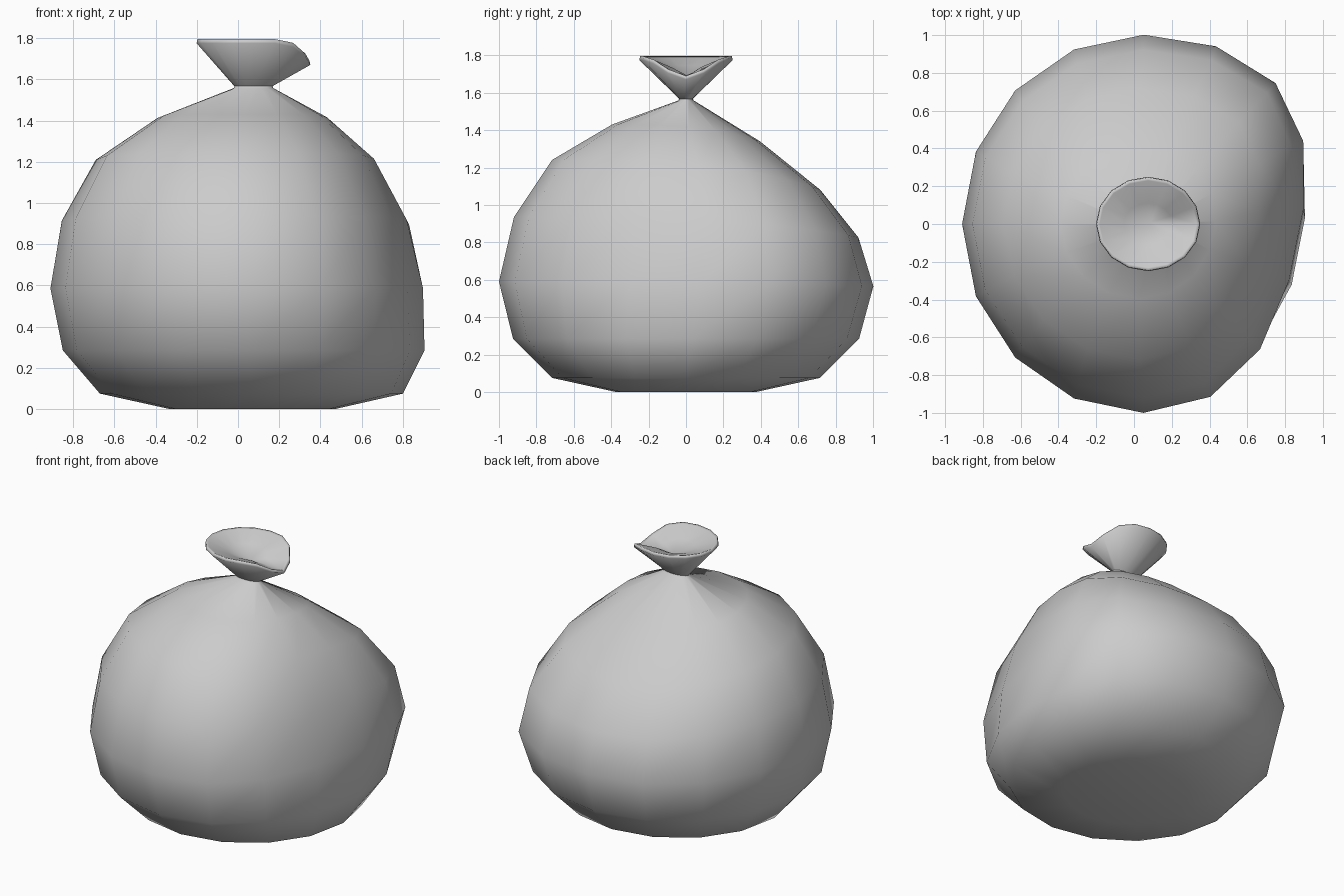
import bpy, bmesh
from math import sin, cos, pi, radians

if "Cube" in bpy.data.objects:
    bpy.data.objects.remove(bpy.data.objects["Cube"])

N = 16  # columns around the bag


def loft(name, rings, cap_start=None, cap_end=None):
    """Skin a stack of rings, with optional fan caps to a centre point."""
    bm = bmesh.new()
    loops = [[bm.verts.new(p) for p in r] for r in rings]
    for a, b in zip(loops, loops[1:]):
        for i in range(N):
            j = (i + 1) % N
            bm.faces.new((a[i], a[j], b[j], b[i]))
    for loop, centre in ((loops[0], cap_start), (loops[-1], cap_end)):
        if centre:
            c = bm.verts.new(centre)
            for i in range(N):
                bm.faces.new((loop[i], loop[(i + 1) % N], c))
    bmesh.ops.recalc_face_normals(bm, faces=bm.faces)
    me = bpy.data.meshes.new(name)
    bm.to_mesh(me)
    bm.free()
    me.shade_smooth()
    ob = bpy.data.objects.new(name, me)
    bpy.context.collection.objects.link(ob)
    return ob


def body_ring(cx, rx, ry, z, drop, press):
    """Ellipse sagging at the back, pressed in on the right, with a back right bulge."""
    pts = []
    for i in range(N):
        a = 2 * pi * i / N
        sag = ((1 + cos(a - radians(92))) / 2) ** 2.5
        lobe = max(0, cos(a + radians(12))) ** 4
        bulge = 0.25 * press * max(0, cos(a - radians(45))) ** 8
        pts.append((cx + rx * cos(a) - press * lobe + bulge,
                    ry * sin(a) + 0.7 * press * lobe + bulge,
                    z - drop * sag))
    return pts


# Filled sack: centre x, radius x, radius y, height, back sag, right press
profile = [
    (0.07, 0.40, 0.375, 0.0, 0.0, 0.0),
    (0.065, 0.735, 0.715, 0.075, 0.0, 0.0),
    (0.05, 0.90, 0.925, 0.285, 0.0, 0.05),
    (0.05, 0.96, 1.0, 0.59, 0.025, 0.125),
    (0.045, 0.90, 0.92, 0.935, 0.11, 0.14),
    (0.03, 0.72, 0.717, 1.24, 0.16, 0.10),
    (0.03, 0.42, 0.395, 1.43, 0.09, 0.02),
    (0.075, 0.095, 0.042, 1.558, 0.0, 0.0),
    (0.075, 0.093, 0.036, 1.567, 0.0, 0.0),
]
loft("bag_body", [body_ring(*p) for p in profile], cap_start=(0.07, 0, 0))

# Flared mouth above the tie, with the lip drooping on the right
droop = {0: 0.105, 1: 0.07, 2: 0.018}


def mouth_ring(rx, ry, z, amount):
    return [(0.075 + rx * cos(2 * pi * i / N), ry * sin(2 * pi * i / N),
             z - amount * droop.get(min(i, N - i), 0)) for i in range(N)]


loft("bag_mouth", [
    mouth_ring(0.093, 0.036, 1.567, 0),
    mouth_ring(0.276, 0.25, 1.775, 1),
    mouth_ring(0.272, 0.245, 1.795, 1),
    mouth_ring(0.257, 0.23, 1.79, 1),
    mouth_ring(0.13, 0.11, 1.745, 0.5),
], cap_end=(0.09, 0.01, 1.69))
